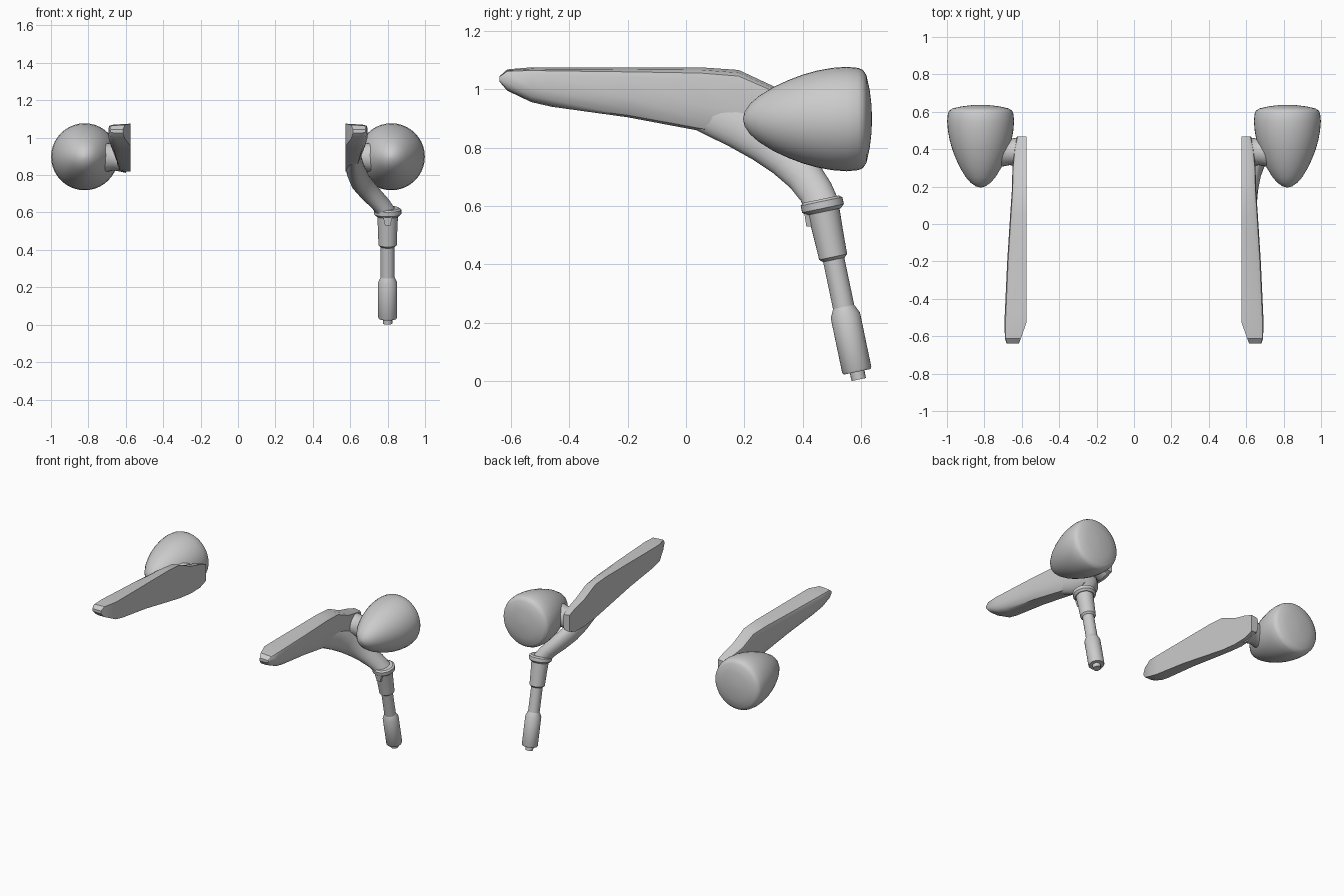
import bpy, bmesh, math
from mathutils import Vector

if "Cube" in bpy.data.objects:
    bpy.data.objects.remove(bpy.data.objects["Cube"])


def loft(name, rings, mirror=False, angle=35):
    """Skin a list of equal-sized point rings, capping both ends."""
    bm = bmesh.new()
    vr = [[bm.verts.new(p) for p in r] for r in rings]
    n = len(vr[0])
    for a, b in zip(vr, vr[1:]):
        for i in range(n):
            bm.faces.new((a[i], a[(i + 1) % n], b[(i + 1) % n], b[i]))
    bm.faces.new(vr[0])
    bm.faces.new(vr[-1])
    bmesh.ops.recalc_face_normals(bm, faces=bm.faces)
    me = bpy.data.meshes.new(name)
    bm.to_mesh(me)
    bm.free()
    ob = bpy.data.objects.new(name, me)
    bpy.context.collection.objects.link(ob)
    if mirror:
        empty_axis = ob.modifiers.new("mirror", 'MIRROR')
        empty_axis.use_axis = (True, False, False)
    bpy.ops.object.select_all(action='DESELECT')
    ob.select_set(True)
    bpy.context.view_layer.objects.active = ob
    bpy.ops.object.shade_smooth_by_angle(angle=math.radians(angle))
    return ob


def ring(center, axis, rx, ry, n):
    """Ellipse around an axis; rx is the half-width nearest to world x."""
    axis = Vector(axis).normalized()
    ref = Vector((1, 0, 0)) if abs(axis.x) < 0.8 else Vector((0, 0, 1))
    u = (ref - axis * ref.dot(axis)).normalized()
    v = axis.cross(u)
    return [Vector(center) + u * rx * math.cos(2 * math.pi * i / n)
            + v * ry * math.sin(2 * math.pi * i / n) for i in range(n)]


def turned(name, origin, axis, profile, n=32, mirror=False):
    """Lathe a (distance along axis, radius) profile."""
    d = Vector(axis).normalized()
    return loft(name, [ring(Vector(origin) + d * t, d, r, r, n) for t, r in profile], mirror)


# Bullet-shaped pods
turned("pod", (0.82, 0, 0.898), (0, 1, 0),
       [(0.196, 0.004), (0.201, 0.025), (0.22, 0.053), (0.25, 0.079), (0.30, 0.110),
        (0.35, 0.133), (0.40, 0.152), (0.45, 0.166), (0.50, 0.175), (0.55, 0.179),
        (0.59, 0.175), (0.606, 0.168), (0.618, 0.15), (0.629, 0.10), (0.635, 0.05),
        (0.637, 0.005)], 40, True)

# Studs joining pods to arms
turned("pod_stud", (0.60, 0.385, 0.895), (1, 0, 0),
       [(0, 0.083), (0.035, 0.075), (0.065, 0.07), (0.09, 0.075), (0.14, 0.085)], 24, True)

# Blade arms: y, inner x, outer x, bottom z, top z
stations = [(-0.638, 0.615, 0.682, 1.025, 1.045), (-0.612, 0.605, 0.69, 0.995, 1.068),
            (-0.53, 0.576, 0.693, 0.956, 1.075), (-0.46, 0.575, 0.69, 0.94, 1.075),
            (-0.20, 0.575, 0.678, 0.904, 1.075), (0.05, 0.575, 0.662, 0.857, 1.075),
            (0.18, 0.575, 0.653, 0.833, 1.066), (0.30, 0.575, 0.65, 0.82, 1.01),
            (0.40, 0.575, 0.64, 0.822, 0.985), (0.468, 0.575, 0.625, 0.845, 0.96)]
section = [(0, 0), (0, 1), (0.75, 0.96), (0.95, 0.91), (1, 0.8), (1, 0.4),
           (0.93, 0.17), (0.78, 0.04), (0.5, 0)]
loft("blade_arm", [[(xi + (xo - xi) * u, y, zb + (zt - zb) * v) for u, v in section]
                   for y, xi, xo, zb, zt in stations], True)

# Curved neck from the right arm down to the post: centre, half-width x, half-depth
neck = [((0.617, 0.06, 0.92), 0.036, 0.065), ((0.620, 0.18, 0.872), 0.043, 0.075),
        ((0.630, 0.27, 0.822), 0.050, 0.075), ((0.655, 0.345, 0.765), 0.052, 0.070),
        ((0.705, 0.405, 0.705), 0.052, 0.064), ((0.760, 0.445, 0.648), 0.050, 0.060),
        ((0.798, 0.468, 0.595), 0.050, 0.060)]
pts = [Vector(p) for p, _, _ in neck]
rings = []
for i, (p, rx, ry) in enumerate(neck):
    t = pts[min(i + 1, len(pts) - 1)] - pts[max(i - 1, 0)]
    t.x *= 0.5
    rings.append(ring(p, t, rx, ry, 20))
loft("neck", rings, angle=50)

# Tilted post parts along one axis
top, down = (0.80, 0.467, 0.602), (0, 0.205, -0.98)
turned("post_flange", top, down, [(-0.022, 0.062), (-0.014, 0.073), (0.010, 0.073), (0.022, 0.060)])
turned("post_sleeve", top, down, [(0.01, 0.056), (0.09, 0.052), (0.18, 0.049), (0.19, 0.038)])
turned("post_shaft", top, down, [(0.15, 0.037), (0.40, 0.037)])
turned("post_grip", top, down, [(0.355, 0.037), (0.385, 0.051), (0.575, 0.051), (0.582, 0.047)])
turned("post_tip", top, down, [(0.57, 0.026), (0.609, 0.025)], 16)

# Small catch under the front of the flange
loft("flange_catch", [[(0.80 + sx * w, y, z) for sx, y in ((-1, y0), (1, y0), (1, 0.46), (-1, 0.46))]
                      for z, y0, w in ((0.59, 0.403, 0.028), (0.53, 0.412, 0.014))])
